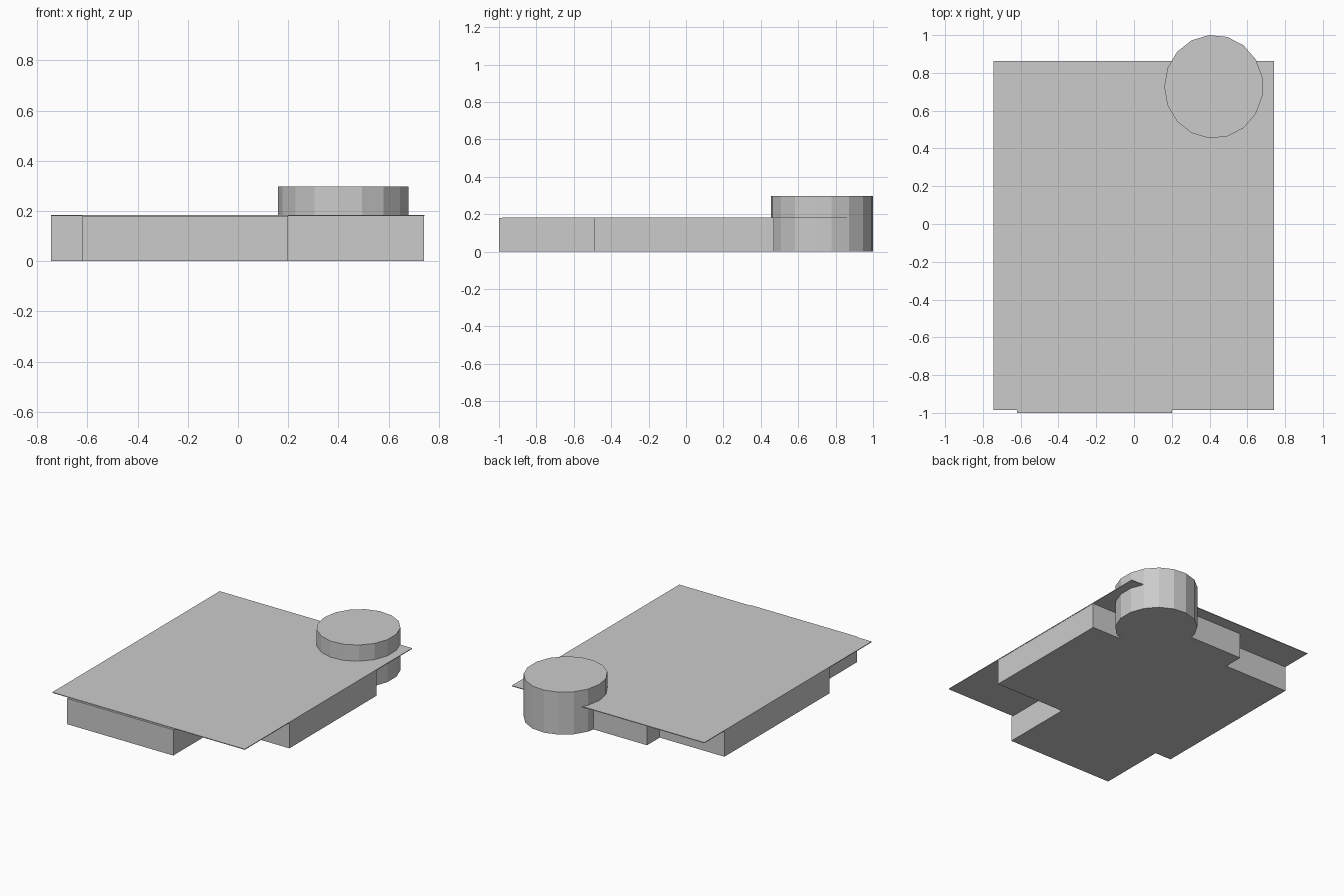
import bpy, bmesh
from math import cos, sin, pi

if "Cube" in bpy.data.objects:
    bpy.data.objects.remove(bpy.data.objects["Cube"])


def prism(name, outline, z0, z1):
    """Closed solid made by raising a flat outline from z0 to z1."""
    bm = bmesh.new()
    floor = bm.faces.new([bm.verts.new((x, y, z0)) for x, y in outline])
    ext = bmesh.ops.extrude_face_region(bm, geom=[floor], use_keep_orig=True)
    top = [v for v in ext["geom"] if isinstance(v, bmesh.types.BMVert)]
    bmesh.ops.translate(bm, verts=top, vec=(0, 0, z1 - z0))
    bmesh.ops.recalc_face_normals(bm, faces=bm.faces)
    mesh = bpy.data.meshes.new(name)
    bm.to_mesh(mesh)
    bm.free()
    obj = bpy.data.objects.new(name, mesh)
    bpy.context.collection.objects.link(obj)
    return obj


# Main building block: stepped footprint with a front wing and a back bay
footprint = [
    (-0.62, -1.0), (0.20, -1.0), (0.20, -0.49), (0.74, -0.49),
    (0.74, 0.47), (0.40, 0.47), (0.40, 0.78), (-0.245, 0.78),
    (-0.245, 0.64), (-0.745, 0.64), (-0.745, -0.52), (-0.62, -0.52),
]
prism("main_block", footprint, 0.0, 0.18)

# Thin overhanging roof slab
roof = [(-0.745, -0.985), (0.742, -0.985), (0.742, 0.862), (-0.745, 0.862)]
prism("roof_slab", roof, 0.179, 0.184)

# Round corner tower, 17 flat sides
SIDES = 17
tower = [(0.422 + 0.262 * cos(pi + 2 * pi * i / SIDES),
          0.727 + 0.274 * sin(pi + 2 * pi * i / SIDES)) for i in range(SIDES)]
prism("corner_tower", tower, 0.0, 0.297)
